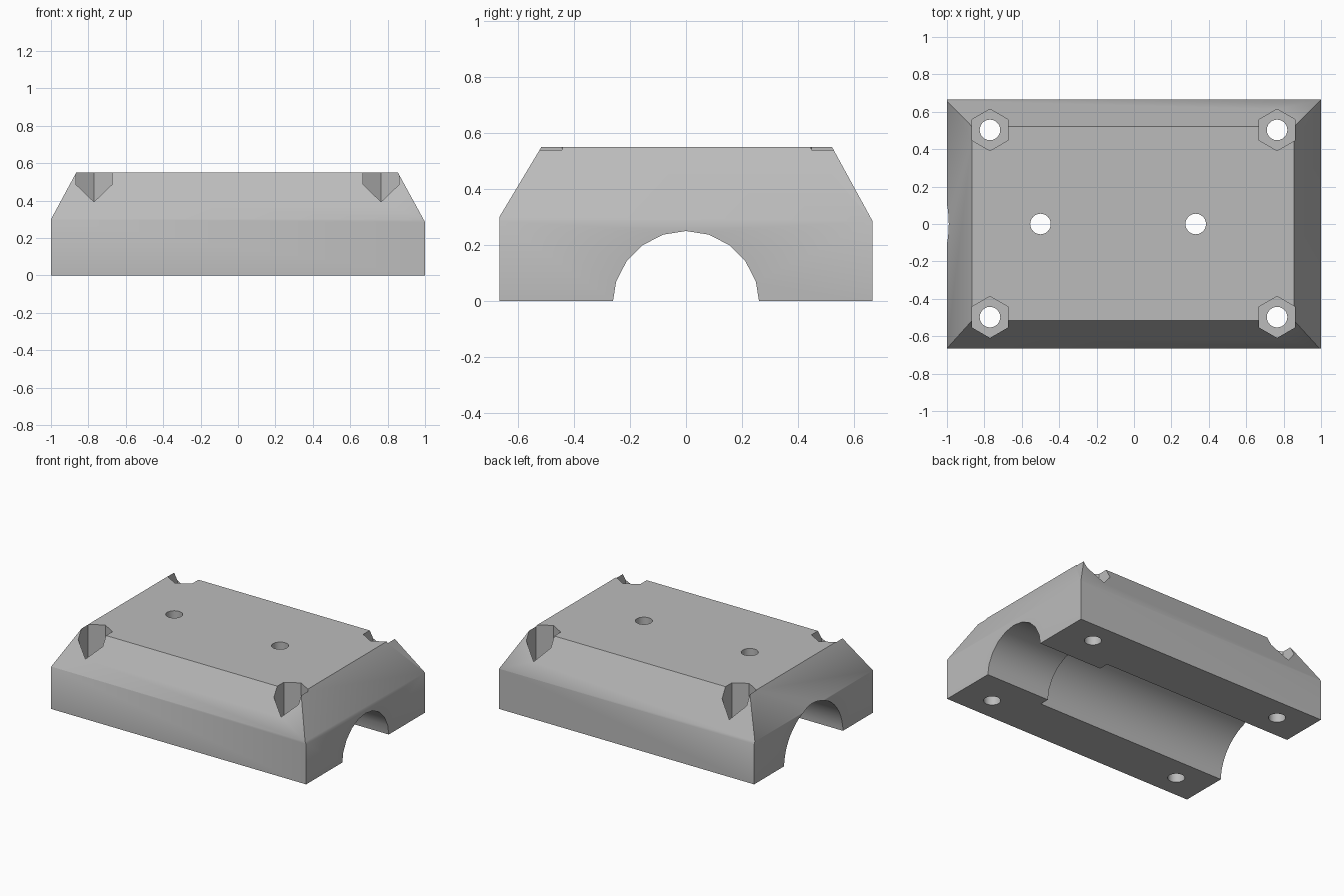
import bpy, bmesh, math
from mathutils import Vector, Matrix

old = bpy.data.objects.get("Cube")
if old:
    bpy.data.objects.remove(old, do_unlink=True)

# Material
grey = bpy.data.materials.new("plain grey")
grey.use_nodes = True
colour = (0.5, 0.5, 0.5, 1)
grey.diffuse_color = colour
grey.node_tree.nodes["Principled BSDF"].inputs["Base Color"].default_value = colour

WIDTH, DEPTH, HEIGHT = 1.0, 0.665, 0.55


def add_object(name, bm):
    bmesh.ops.recalc_face_normals(bm, faces=bm.faces)
    mesh = bpy.data.meshes.new(name)
    bm.to_mesh(mesh)
    bm.free()
    mesh.materials.append(grey)
    obj = bpy.data.objects.new(name, mesh)
    bpy.context.collection.objects.link(obj)
    return obj


def prism(name, sides, radius, start, end, turn=0):
    """Prism along the line from start to end."""
    start, end = Vector(start), Vector(end)
    axis = end - start
    bm = bmesh.new()
    matrix = (Matrix.Translation((start + end) / 2)
              @ axis.to_track_quat('Z', 'Y').to_matrix().to_4x4()
              @ Matrix.Rotation(turn, 4, 'Z'))
    bmesh.ops.create_cone(bm, cap_ends=True, segments=sides, radius1=radius,
                          radius2=radius, depth=axis.length, matrix=matrix)
    return add_object(name, bm)


# Block with four sloping shoulders
bm = bmesh.new()
bmesh.ops.create_cube(bm, size=1, matrix=Matrix.Translation((0, 0, HEIGHT / 2))
                      @ Matrix.Diagonal((2 * WIDTH, 2 * DEPTH, HEIGHT, 1)))
# outward direction, half size, height of the lower edge, inset at the top
shoulders = [
    (Vector((-1, 0, 0)), WIDTH, 0.30, 0.135),
    (Vector((1, 0, 0)), WIDTH, 0.285, 0.145),
    (Vector((0, -1, 0)), DEPTH, 0.30, 0.15),
    (Vector((0, 1, 0)), DEPTH, 0.285, 0.145),
]
for out, half, low, inset in shoulders:
    normal = out * (HEIGHT - low) + Vector((0, 0, inset))
    bmesh.ops.bisect_plane(bm, geom=bm.verts[:] + bm.edges[:] + bm.faces[:],
                           plane_co=out * half + Vector((0, 0, low)),
                           plane_no=normal.normalized(), clear_outer=True)
    bmesh.ops.holes_fill(bm, edges=[e for e in bm.edges if e.is_boundary])
block = add_object("bearing_block", bm)

# Rod channel and wider bearing seat
AXIS = -0.012
cutters = [
    prism("rod_channel", 20, 0.262, (0, 0, AXIS), (1.2, 0, AXIS)),
    prism("bearing_seat", 48, 0.33, (-1.2, 0, AXIS), (0.5, 0, AXIS)),
]

# Vertical holes over the seat
for x in (-0.5, 0.33):
    cutters.append(prism("seat_hole", 24, 0.055, (x, 0, 0.1), (x, 0, 0.8)))

# Corner bolt holes with hexagonal nut pockets
for x in (-0.77, 0.765):
    for y in (-0.498, 0.503):
        cutters.append(prism("bolt_hole", 24, 0.055, (x, y, -0.2), (x, y, 0.8)))
        cutters.append(prism("nut_pocket", 6, 0.111, (x, y, 0.27), (x, y, 0.8)))

# Cut everything out of the block
bpy.context.view_layer.objects.active = block
for cutter in cutters:
    cut = block.modifiers.new(cutter.name, 'BOOLEAN')
    cut.operation = 'DIFFERENCE'
    cut.solver = 'EXACT'
    cut.object = cutter
    bpy.ops.object.modifier_apply(modifier=cut.name)
    bpy.data.objects.remove(cutter, do_unlink=True)

bpy.ops.object.select_all(action='DESELECT')
block.select_set(True)
bpy.ops.object.shade_smooth_by_angle(angle=math.radians(35))
